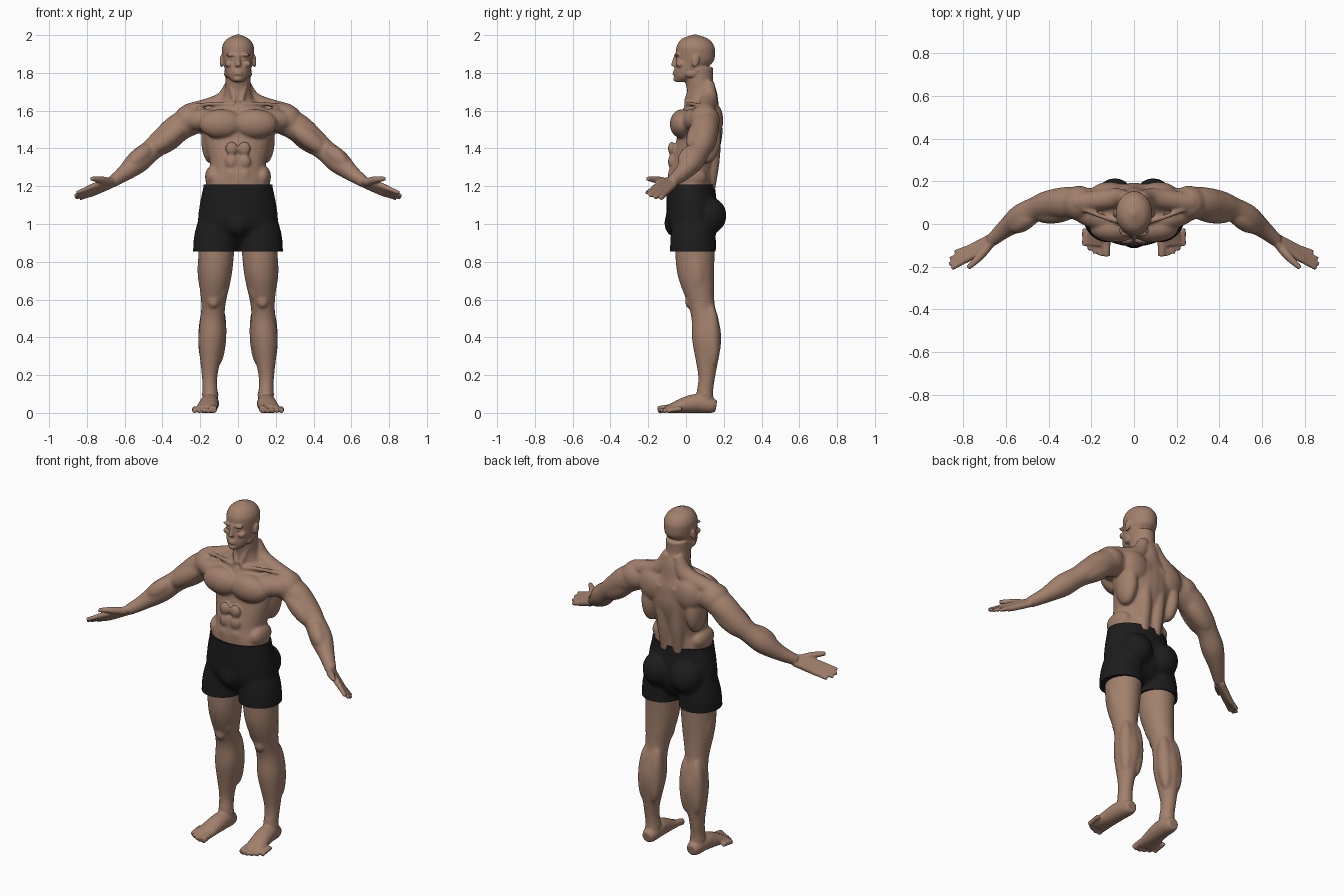
import bpy, bmesh, math
from mathutils import Vector, Matrix

if "Cube" in bpy.data.objects:
    bpy.data.objects.remove(bpy.data.objects["Cube"])

# Joints of the left limbs
UP = Vector((0, 0, 1))
SHOULDER = Vector((.25, .1, 1.55))
ELBOW = Vector((.46, .07, 1.39))
WRIST = Vector((.67, -.08, 1.22))
KNUCKLE = Vector((.765, -.155, 1.2))
HIP = Vector((.13, .05, .9))
KNEE = Vector((.13, .08, .58))
ANKLE = Vector((.147, .1, .1))


def material(name, color):
    mat = bpy.data.materials.new(name)
    mat.use_nodes = True
    mat.diffuse_color = color
    bsdf = next(n for n in mat.node_tree.nodes if n.type == "BSDF_PRINCIPLED")
    bsdf.inputs["Base Color"].default_value = color
    bsdf.inputs["Roughness"].default_value = .7
    return mat


def blob(bm, center, radii, turn=Matrix.Identity(4)):
    """Ellipsoid form."""
    matrix = Matrix.Translation(center) @ turn @ Matrix.Diagonal((*radii, 1))
    bmesh.ops.create_uvsphere(bm, u_segments=24, v_segments=16, radius=1, matrix=matrix)


def muscle(bm, start, end, radius, shift=(0, 0, 0)):
    """Spindle stretched between two points, moved off the bone by a shift."""
    start, end = Vector(start), Vector(end)
    span = end - start
    turn = span.to_track_quat("X", "Z").to_matrix().to_4x4()
    blob(bm, (start + end) / 2 + Vector(shift), (span.length / 2, radius, radius), turn)


def spline(rings, steps=6):
    """Smooth curve through all ring values."""
    p = [Vector(r) for r in rings]
    p = [2 * p[0] - p[1]] + p + [2 * p[-1] - p[-2]]
    curve = []
    for a, b, c, d in zip(p, p[1:], p[2:], p[3:]):
        for k in range(steps):
            t = k / steps
            bend = (2 * a - 5 * b + 4 * c - d) * t * t + (3 * b - a - 3 * c + d) * t ** 3
            curve.append(b + ((c - a) * t + bend) / 2)
    return curve + [p[-2]]


def loft(bm, rings, aspect=1, level=True, sides=24):
    """Closed skin over (x, y, z, width, depth) rings, level or square to the path."""
    rings = spline([r if len(r) > 4 else (*r, r[3] * aspect) for r in rings])
    centers = [Vector(r[:3]) for r in rings]
    loops = []
    for i, ring in enumerate(rings):
        u, v = Vector((1, 0, 0)), Vector((0, 1, 0))
        if not level:
            ahead = centers[min(i + 1, len(centers) - 1)]
            along = (ahead - centers[max(i - 1, 0)]).normalized()
            u = along.cross(UP).normalized()
            v = u.cross(along)
        angles = [math.tau * k / sides for k in range(sides)]
        loops.append([bm.verts.new(centers[i] + u * ring[3] * math.cos(a) + v * ring[4] * math.sin(a))
                      for a in angles])
    faces = [bm.faces.new(loops[0]), bm.faces.new(loops[-1])]
    for low, high in zip(loops, loops[1:]):
        for k in range(sides):
            n = (k + 1) % sides
            faces.append(bm.faces.new((low[k], low[n], high[n], high[k])))
    bmesh.ops.recalc_face_normals(bm, faces=faces)


def tube(bm, *points):
    """Round cord through (x, y, z, radius) points."""
    loft(bm, points, level=False)


def mirror(bm):
    copy = bmesh.ops.duplicate(bm, geom=bm.verts[:] + bm.edges[:] + bm.faces[:])["geom"]
    bmesh.ops.scale(bm, vec=(-1, 1, 1), verts=[g for g in copy if isinstance(g, bmesh.types.BMVert)])
    bmesh.ops.reverse_faces(bm, faces=[g for g in copy if isinstance(g, bmesh.types.BMFace)])


def fuse(bm, name, voxel):
    """Weld overlapping forms into one skin."""
    mesh = bpy.data.meshes.new(name)
    bm.to_mesh(mesh)
    bm.free()
    obj = bpy.data.objects.new(name, mesh)
    bpy.context.collection.objects.link(obj)
    remesh = obj.modifiers.new("fuse", "REMESH")
    remesh.mode = "VOXEL"
    remesh.voxel_size = voxel
    depsgraph = bpy.context.evaluated_depsgraph_get()
    fused = bpy.data.meshes.new_from_object(obj.evaluated_get(depsgraph))
    obj.modifiers.clear()
    obj.data = fused
    welded = bmesh.new()
    welded.from_mesh(fused)
    return obj, welded


def relax(bm, verts, times):
    for _ in range(times):
        bmesh.ops.smooth_vert(bm, verts=verts, factor=.5, use_axis_x=True, use_axis_y=True, use_axis_z=True)


def finish(obj, bm, mat):
    bm.to_mesh(obj.data)
    bm.free()
    obj.data.materials.clear()
    obj.data.materials.append(mat)
    bpy.ops.object.select_all(action="DESELECT")
    obj.select_set(True)
    bpy.context.view_layer.objects.active = obj
    bpy.ops.object.shade_smooth_by_angle(angle=math.radians(50))


skin = material("skin", (.36, .215, .15, 1))
black = material("black cloth", (.012, .012, .012, 1))

body = bmesh.new()
# Leg with thigh, kneecap, calf and ankle forms
loft(body, [(.11, .05, 1, .1), (.12, .05, .75, .09), (.13, .08, .58, .065), (.135, .1, .5, .065),
            (.14, .11, .38, .07), (.15, .11, .2, .042), (.148, .1, .11, .04), (.147, .1, .04, .045)], aspect=1.1)
muscle(body, HIP, KNEE, .055, (.03, -.01, .02))
muscle(body, HIP.lerp(KNEE, .5), KNEE, .036, (-.04, -.04, .01))
blob(body, KNEE + Vector((0, -.065, .01)), (.03, .02, .035))
for side in (-.033, .033):
    muscle(body, KNEE, KNEE.lerp(ANKLE, .7), .042, (side, .05, 0))
blob(body, ANKLE, (.046, .02, .02))
# Foot and toes
loft(body, [(.147, .16, .035, .03), (.147, .13, .04, .042), (.15, .06, .05, .05), (.157, -.01, .04, .053, .042),
            (.17, -.1, .018, .06, .02)], level=False)
for i in range(5):
    x, y, r = .13 + .025 * i, .003 * i * i - .15, .013 if i else .019
    tube(body, (x, y + .08, r + .01, r), (x, y + .03, r + .003, r), (x, y, r - .003, r))
# Arm with deltoid, biceps, triceps and forearm forms
tube(body, (.18, .1, 1.56, .065), (.3, .1, 1.52, .075), (.4, .09, 1.44, .067), (*ELBOW, .058),
     (.53, .03, 1.33, .062), (.6, -.02, 1.27, .044), (*WRIST, .03))
muscle(body, (.19, .1, 1.6), (.325, .095, 1.5), .082)
muscle(body, SHOULDER, ELBOW, .05, (.01, -.032, -.01))
muscle(body, SHOULDER, ELBOW, .055, (0, .025, -.02))
muscle(body, ELBOW, ELBOW.lerp(WRIST, .6), .045, (-.01, -.01, .025))
# Hand, fingers and thumb
for i in range(4):
    root = WRIST + Vector((0, .01, -.007)) * (i - 1.5)
    knuckle = KNUCKLE + Vector((0, .015, -.012)) * i
    tip = knuckle + Vector((.1, .01 * i - .06, -.04)) * (1 - .08 * (i - 1.2) ** 2)
    tube(body, (*root, .02), (*knuckle, .016), (*knuckle.lerp(tip, .5), .0125), (*tip, .01))
tube(body, (.68, -.1, 1.22, .022), (.725, -.155, 1.234, .019), (.778, -.206, 1.24, .011))
# Chest, back, waist and belly forms
blob(body, (.09, -.02, 1.53), (.118, .066, .078))
muscle(body, (.05, 0, 1.55), (.3, .07, 1.55), .06)
blob(body, (.145, .11, 1.45), (.05, .075, .13))
blob(body, (.115, .15, 1.55), (.085, .047, .09))
tube(body, (.04, .12, 1.18, .034), (.045, .14, 1.35, .04), (.05, .15, 1.58, .04))
blob(body, (.13, .025, 1.25), (.045, .085, .06))
for z in (1.26, 1.33, 1.4):
    blob(body, (.034, -.076, z), (.034, .02, .037))
# Collarbone, shoulder slope and neck cord
tube(body, (.02, 0, 1.632, .013), (.12, .025, 1.637, .012), (.24, .07, 1.625, .012))
tube(body, (.03, .12, 1.75, .03), (.09, .12, 1.645, .048), (.27, .1, 1.59, .045))
tube(body, (.06, .06, 1.82, .014), (.016, 0, 1.645, .014))
# Brow, eye, cheek, jaw and ear
blob(body, (.033, -.046, 1.895), (.032, .014, .009))
blob(body, (.032, -.042, 1.873), (.015, .012, .008))
blob(body, (.046, -.03, 1.846), (.024, .025, .018))
blob(body, (.06, .025, 1.795), (.014, .03, .02))
blob(body, (.088, .05, 1.862), (.009, .02, .034), Matrix.Rotation(-.2, 4, "X"))
mirror(body)
# Trunk, neck and head
loft(body, [(0, .04, 1, .16, .1), (0, .025, 1.2, .173, .12), (0, .033, 1.3, .147, .12), (0, .07, 1.45, .18, .12),
            (0, .075, 1.54, .19, .115), (0, .08, 1.6, .17, .1), (0, .085, 1.655, .09, .075)])
loft(body, [(0, .09, 1.62, .1, .085), (0, .085, 1.7, .072), (0, .07, 1.76, .067), (0, .07, 1.83, .067)], aspect=1.1)
loft(body, [(0, -.028, 1.752, .026), (0, -.005, 1.777, .053, .056), (0, .012, 1.81, .067, .075),
            (0, .045, 1.86, .079, .1), (0, .05, 1.91, .085, .104), (0, .05, 1.945, .082, .098),
            (0, .048, 1.98, .058, .07), (0, .047, 2.003, .01)])
# Nose, lips and chin
tube(body, (0, -.05, 1.9, .01), (0, -.06, 1.865, .012), (0, -.064, 1.835, .017))
for z in (1.793, 1.805):
    blob(body, (0, -.058, z), (.025, .014, .006))
blob(body, (0, -.05, 1.768), (.024, .018, .016))

figure, body = fuse(body, "body", .0055)
relax(body, [v for v in body.verts if .1 < v.co.z < 1.72 and abs(v.co.x) < WRIST.x], 9)
relax(body, body.verts[:], 2)
for v in body.verts:
    v.co.z = max(v.co.z, 0)
finish(figure, body, skin)

# Shorts: leg, seat, hips and front, trimmed to straight hems
cloth = bmesh.new()
loft(cloth, [(.1, .04, 1.08, .09), (.11, .04, 1, .107), (.12, .038, .92, .115), (.123, .035, .8, .117)], aspect=1.05)
blob(cloth, (.09, .115, 1.045), (.094, .1, .1))
mirror(cloth)
loft(cloth, [(0, .025, 1.26, .18, .127), (0, .025, 1.2, .184, .129), (0, .03, 1.1, .204, .135),
             (0, .035, 1, .21, .135), (0, .04, .93, .16, .1), (0, .04, .885, .08, .05)])
blob(cloth, (0, -.055, 1.005), (.065, .06, .075))
shorts, cloth = fuse(cloth, "shorts", .009)
relax(cloth, cloth.verts[:], 5)
for hem, side in ((1.21, 1), (.855, -1)):
    bmesh.ops.bisect_plane(cloth, geom=cloth.verts[:] + cloth.edges[:] + cloth.faces[:],
                           plane_co=(0, 0, hem), plane_no=(0, 0, side), clear_outer=True)
bmesh.ops.holes_fill(cloth, edges=[e for e in cloth.edges if e.is_boundary], sides=0)
bmesh.ops.recalc_face_normals(cloth, faces=cloth.faces[:])
finish(shorts, cloth, black)
